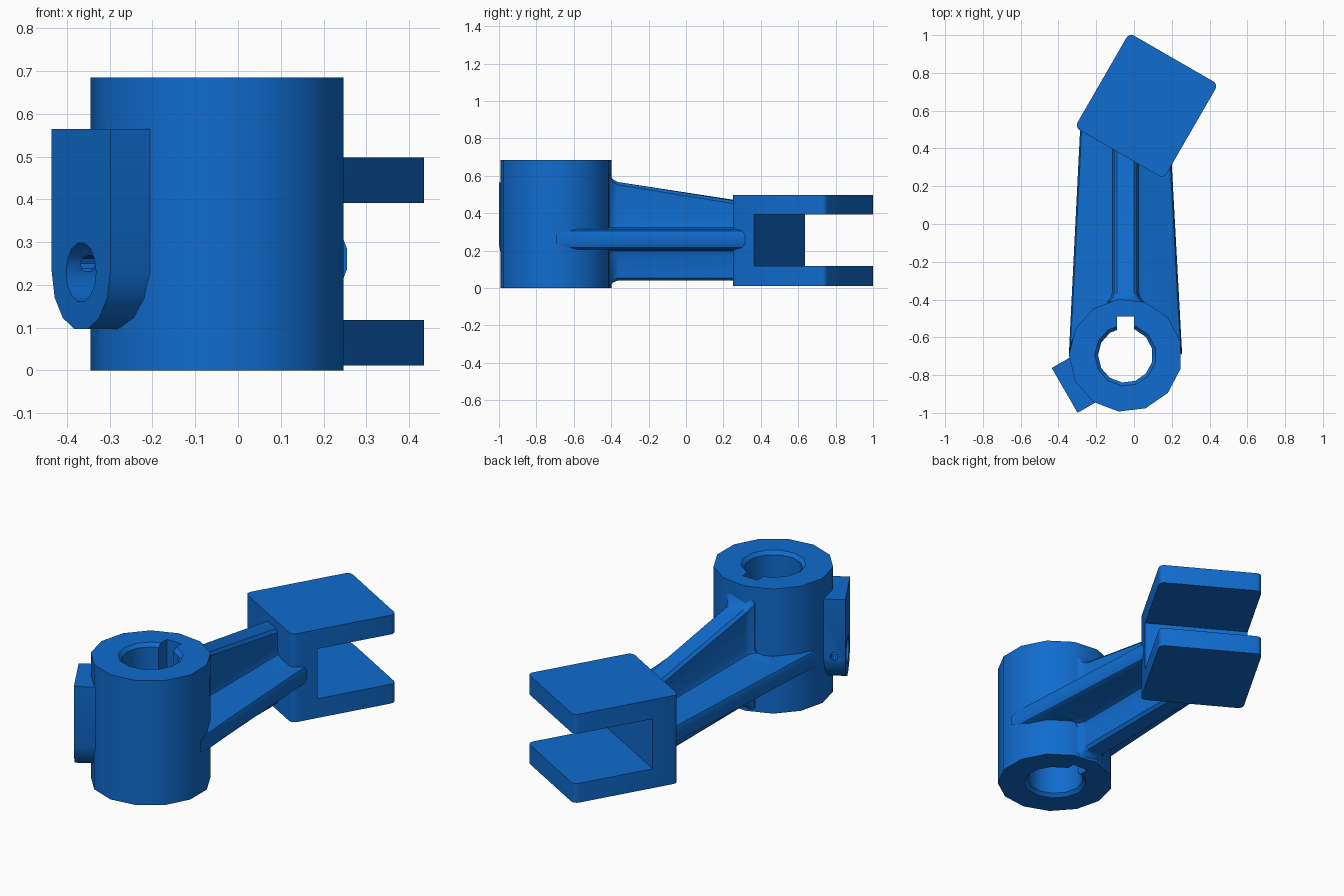
import bpy, bmesh, math
from mathutils import Matrix, Vector

if "Cube" in bpy.data.objects:
    bpy.data.objects.remove(bpy.data.objects["Cube"], do_unlink=True)

HUB = Vector((-0.045, -0.695, 0.0))
SIDES = 13

blue = bpy.data.materials.new("blue")
blue.use_nodes = True
BLUE = (0.005, 0.15, 0.62, 1.0)
blue.diffuse_color = BLUE
blue.node_tree.nodes["Principled BSDF"].inputs["Base Color"].default_value = BLUE


def make(name, bm, matrix=None):
    """Turn a bmesh into a blue object, with the placement baked in."""
    if matrix:
        bm.transform(matrix)
    bmesh.ops.recalc_face_normals(bm, faces=bm.faces[:])
    mesh = bpy.data.meshes.new(name)
    bm.to_mesh(mesh)
    bm.free()
    mesh.materials.append(blue)
    obj = bpy.data.objects.new(name, mesh)
    bpy.context.collection.objects.link(obj)
    return obj


def loft(rings, closed=False):
    """Skin a list of point rings; cap the ends, or join last to first."""
    bm = bmesh.new()
    rows = [[bm.verts.new(p) for p in ring] for ring in rings]
    n = len(rows[0])
    pairs = list(zip(rows, rows[1:])) + ([(rows[-1], rows[0])] if closed else [])
    for a, b in pairs:
        for i in range(n):
            j = (i + 1) % n
            bm.faces.new((a[i], a[j], b[j], b[i]))
    if not closed:
        bm.faces.new(rows[0][::-1])
        bm.faces.new(rows[-1])
    return bm


def circle(r, z, n=SIDES):
    return [(r * math.cos(2 * math.pi * i / n + math.pi),
             r * math.sin(2 * math.pi * i / n + math.pi), z) for i in range(n)]


def cut(obj, cutters):
    """Subtract the cutters from an object."""
    bpy.context.view_layer.objects.active = obj
    for c in cutters:
        mod = obj.modifiers.new("cut", 'BOOLEAN')
        mod.operation, mod.solver, mod.object = 'DIFFERENCE', 'EXACT', c
        bpy.ops.object.modifier_apply(modifier=mod.name)


# Hub: a thick ring with a chamfered bore
H, R, BORE, CH = 0.685, 0.30, 0.145, 0.018
hub = make("hub", loft([circle(R, 0), circle(R, H), circle(BORE + CH, H),
                        circle(BORE, H - CH), circle(BORE, CH), circle(BORE + CH, 0)],
                       closed=True), Matrix.Translation(HUB))

# Keyway cutter
bm = bmesh.new()
bmesh.ops.create_cube(bm, size=1.0)
bmesh.ops.scale(bm, vec=(0.09, 0.16, 1.0), verts=bm.verts[:])
keyway = make("keyway_cutter", bm, Matrix.Translation(HUB + Vector((0, 0.125, 0.34))))

# Screw boss: flat top, round bottom, on the side of the hub
boss_frame = Matrix.Translation(HUB) @ Matrix.Rotation(math.radians(210), 4, 'Z')
BW, BZ = 0.137, 0.23
outline = [(-BW, 0.565)] + [(BW * math.cos(math.pi * (1 + i / 7)),
                             BZ + BW * math.sin(math.pi * (1 + i / 7)))
                            for i in range(8)] + [(BW, 0.565)]
boss = make("screw_boss", loft([[(x, y, z) for y, z in outline] for x in (0.22, 0.372)]),
            boss_frame)

# Screw hole and small cross hole
screw = make("screw_hole_cutter", loft([[(x, a, BZ + b) for a, b, _ in circle(0.07, 0, 14)]
                                        for x in (0.2, 0.42)]), boss_frame)
pin = make("pin_hole_cutter", loft([[(0.315 + a, y, 0.25 + b) for a, b, _ in circle(0.02, 0, 10)]
                                    for y in (-0.2, 0.0)]), boss_frame)
cut(hub, [keyway, screw])
cut(boss, [screw, pin])
for c in (keyway, screw, pin):
    bpy.data.objects.remove(c, do_unlink=True)


# Arm: a plus-shaped section, wide flat plate crossed by an upright web
def arm_ring(t, y_of_x, w_y, top, bottom):
    left = 0.30 - 0.05 * (w_y[0] + 0.69)
    right = 0.30 - 0.055 * (w_y[1] + 0.69)
    zl, zh = 0.207, 0.315

    def quarter(w, z_plate, z_web, s):
        return [(w, z_plate - s * 0.03), (w - 0.008, z_plate - s * 0.01), (w - 0.03, z_plate),
                (t + 0.035, z_plate), (t + 0.01, z_plate + s * 0.01), (t, z_plate + s * 0.035),
                (t, z_web - s * 0.015), (t - 0.015, z_web)]
    pts = quarter(right, zh, top, 1)
    pts += [(-x, z) for x, z in quarter(left, zh, top, 1)[::-1]]
    pts += [(-x, z) for x, z in quarter(left, zl, bottom, -1)]
    pts += quarter(right, zl, bottom, -1)[::-1]
    return [(HUB.x + x, y_of_x(HUB.x + x), z) for x, z in pts]


def inside_hub(x):
    return HUB.y + 0.25 * math.sqrt(max(0.0, 1 - ((x - HUB.x) / 0.30) ** 2))


def inside_fork(x):
    return 0.425 - 0.4 * x


make("arm", loft([
    arm_ring(0.085, inside_hub, (-0.69, -0.69), 0.615, 0.004),
    arm_ring(0.085, lambda x: -0.41, (-0.41, -0.41), 0.612, 0.006),
    arm_ring(0.067, lambda x: -0.39, (-0.39, -0.39), 0.58, 0.03),
    arm_ring(0.06, lambda x: -0.365, (-0.365, -0.365), 0.567, 0.04),
    arm_ring(0.06, inside_fork, (0.54, 0.34), 0.44, 0.04)]))

# Fork: C-shaped profile, turned 30 degrees, with rounded upright corners
L, W = 0.577 / 2, 0.544 / 2
c_shape = [(-L, 0.012), (L, 0.012), (L, 0.118), (-0.145, 0.118),
           (-0.145, 0.392), (L, 0.392), (L, 0.498), (-L, 0.498)]
bm = loft([[(x, y, z) for x, z in c_shape] for y in (-W, W)])
corners = [e for e in bm.edges
           if all(abs(abs(v.co.x) - L) < 1e-4 for v in e.verts)
           and abs(e.verts[0].co.z - e.verts[1].co.z) > 0.01
           and abs(e.verts[0].co.x - e.verts[1].co.x) < 1e-4]
bmesh.ops.bevel(bm, geom=corners, offset=0.03, segments=4, profile=0.5, affect='EDGES')
make("fork", bm, Matrix.Translation((0.066, 0.626, 0)) @ Matrix.Rotation(math.radians(60), 4, 'Z'))

# Smooth shading with sharp edges kept
for name in ("hub", "screw_boss", "arm", "fork"):
    bpy.ops.object.select_all(action='DESELECT')
    obj = bpy.data.objects[name]
    obj.select_set(True)
    bpy.context.view_layer.objects.active = obj
    bpy.ops.object.shade_smooth_by_angle(angle=math.radians(32))
